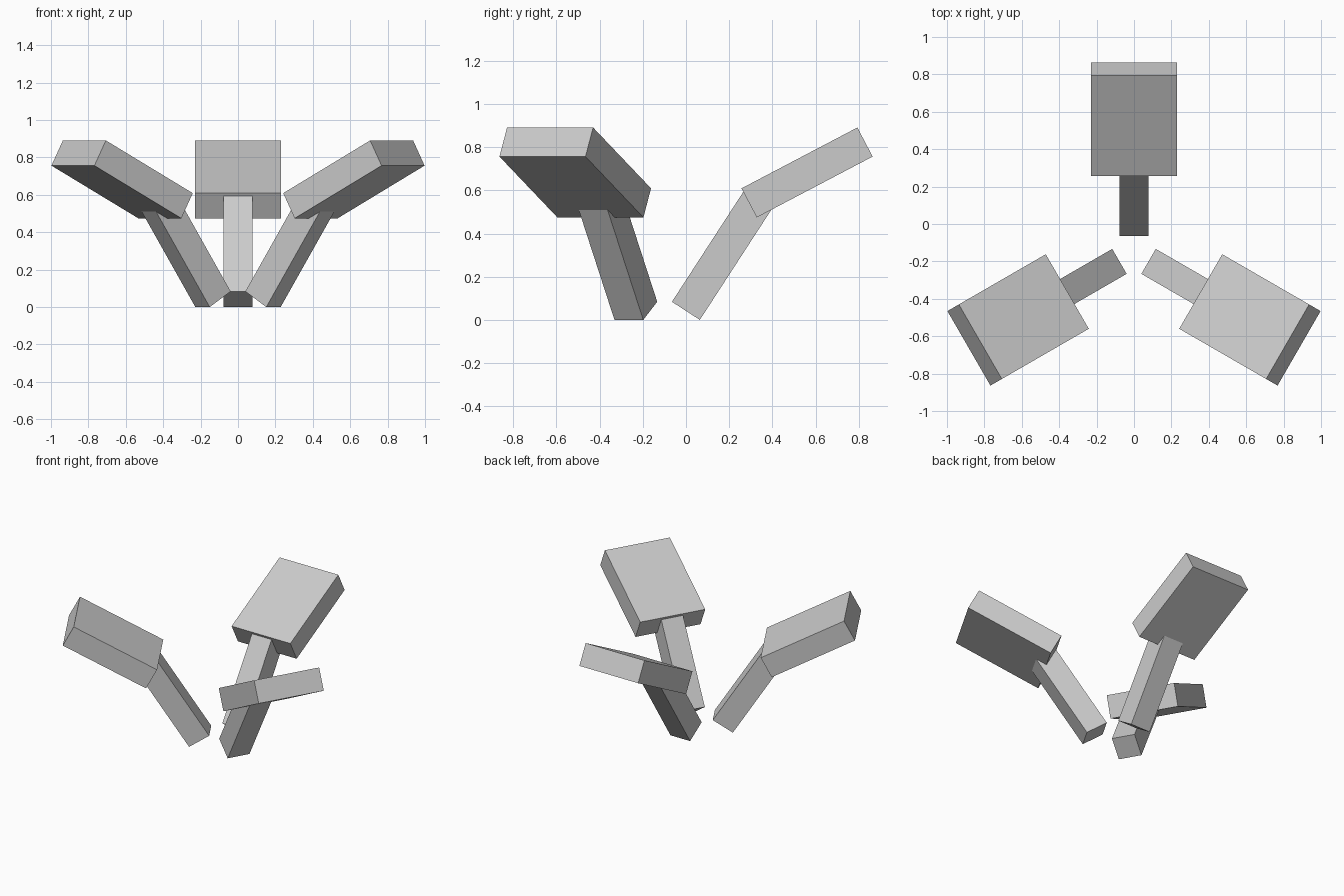
import bpy
from math import radians, cos, sin
from mathutils import Matrix

if "Cube" in bpy.data.objects:
    bpy.data.objects.remove(bpy.data.objects["Cube"])

CENTRE_Y = -0.155  # axis the three arms are arranged around


def tilted_box(name, edge, tilt, length, thick, width, turn):
    """Box drawn in the radial plane: starts at the upper inner corner 'edge',
    runs outward along 'tilt' and is turned around the shared axis."""
    bpy.ops.mesh.primitive_cube_add(size=1)
    obj = bpy.context.object
    obj.name = name
    # cube -> x width, y length outward, z thickness below the upper face
    shape = (Matrix.Translation((0, length / 2, -thick / 2))
             @ Matrix.Diagonal((width, length, thick, 1)))
    place = (Matrix.Translation((0, CENTRE_Y, 0))
             @ Matrix.Rotation(turn, 4, 'Z')
             @ Matrix.Translation((0, edge[0] - CENTRE_Y, edge[1]))
             @ Matrix.Rotation(tilt, 4, 'X'))
    obj.data.transform(place @ shape)
    return obj


STEM_TILT, STEM_SIZE = radians(57), 0.154

for label, degrees in (("back", 0), ("left", 120), ("right", -120)):
    turn = radians(degrees)
    # square leaning stem, lower edge resting on the ground
    tilted_box(label + "_stem",
               (0.064 - STEM_SIZE * sin(STEM_TILT), STEM_SIZE * cos(STEM_TILT)),
               STEM_TILT, 0.608, STEM_SIZE, STEM_SIZE, turn)
    # wide plate on top of the stem
    tilted_box(label + "_plate", (0.257, 0.609), radians(27.7),
               0.606, 0.152, 0.46, turn)
